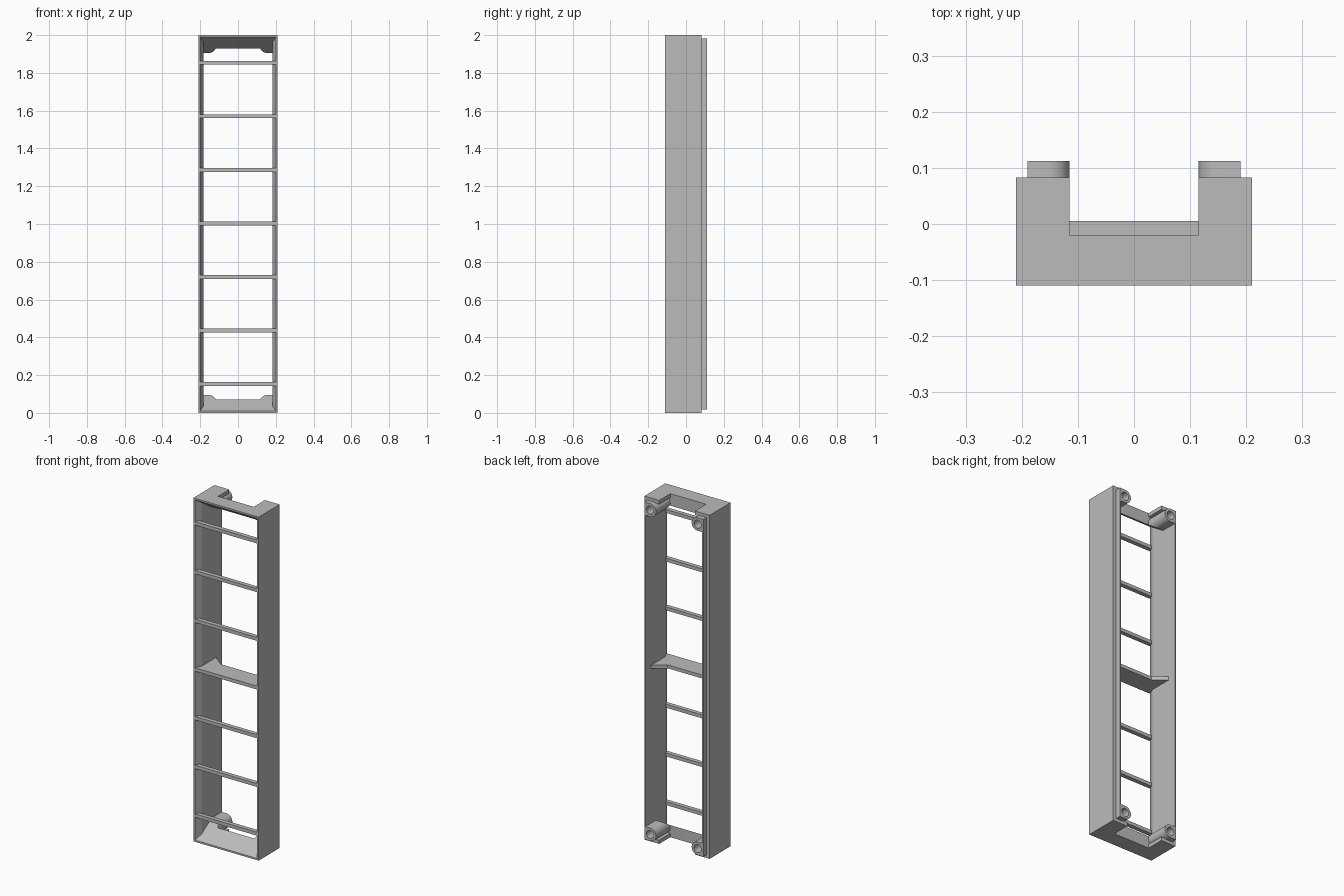
import bpy, bmesh, math
from mathutils import Vector

cube = bpy.data.objects.get("Cube")
if cube:
    bpy.data.objects.remove(cube, do_unlink=True)

grey = bpy.data.materials.new("plain_grey")
grey.use_nodes = True
grey.diffuse_color = (0.5, 0.5, 0.5, 1)
grey.node_tree.nodes["Principled BSDF"].inputs["Base Color"].default_value = (0.5, 0.5, 0.5, 1)

MID = Vector((0, 0, 1))      # mirror centre of the frame
W, D0, D1, LIP = 0.21, -0.11, 0.083, 0.112
INNER = 0.183                # half width of the opening
NOTCH_X, NOTCH_Y = 0.115, -0.02


def prism(name, profile, axis, lo, hi, mirror=(False, False, False), clip=None):
    """Extrude a 2D profile along an axis; optionally mirror about MID or clip by a plane."""
    place = {"x": lambda a, b, t: (t, a, b),
             "y": lambda a, b, t: (a, t, b),
             "z": lambda a, b, t: (a, b, t)}[axis]
    bm = bmesh.new()
    face = bm.faces.new([bm.verts.new(Vector(place(a, b, lo)) - MID) for a, b in profile])
    ext = bmesh.ops.extrude_face_region(bm, geom=[face])
    moved = [v for v in ext["geom"] if isinstance(v, bmesh.types.BMVert)]
    bmesh.ops.translate(bm, verts=moved, vec=Vector(place(0, 0, hi - lo)))
    if clip:
        point, normal = clip
        bmesh.ops.bisect_plane(bm, geom=bm.verts[:] + bm.edges[:] + bm.faces[:],
                               plane_co=Vector(point) - MID, plane_no=normal, clear_outer=True)
        bmesh.ops.holes_fill(bm, edges=[e for e in bm.edges if e.is_boundary])
    bmesh.ops.recalc_face_normals(bm, faces=bm.faces)
    mesh = bpy.data.meshes.new(name)
    bm.to_mesh(mesh)
    bm.free()
    mesh.materials.append(grey)
    obj = bpy.data.objects.new(name, mesh)
    obj.location = MID
    bpy.context.collection.objects.link(obj)
    if any(mirror):
        mod = obj.modifiers.new("mirror", "MIRROR")
        mod.use_axis = mirror
        mod.use_mirror_merge = False
    return obj


def rect(a0, b0, a1, b1):
    return [(a0, b0), (a1, b0), (a1, b1), (a0, b1)]


SIDES = (True, False, False)
ENDS = (False, False, True)
CORNERS = (True, False, True)

# Side walls, bevelled inside the front edge, with a thin rear lip
prism("side_wall", [(W, D0), (W, D1), (INNER, D1), (INNER, -0.07), (0.2, D0)],
      "z", 0, 2, SIDES)
prism("rear_lip", rect(INNER, D1, 0.19, LIP), "z", 0.02, 1.98, SIDES)

# Sloped end plates and their rear wings
prism("end_plate", [(D0, 0), (D0, 0.01), (NOTCH_Y, 0.07), (NOTCH_Y, 0)],
      "x", -0.2, 0.2, ENDS)
prism("end_wing", rect(NOTCH_X, NOTCH_Y, 0.2, D1), "z", 0, 0.022, CORNERS)

# Corner screw posts, cut off by the slope of the end plate
cx, cz, r = 0.153, 0.056, 0.038
arc = [math.pi * (0.5 + i / 16) for i in range(17)]
post_profile = [(cx + r * math.cos(a), cz + r * math.sin(a)) for a in arc]
post_profile += [(0.19, cz - r), (0.19, cz + r)]
slope_normal = Vector((0, -0.06, 0.09)).normalized()
post = prism("screw_post", post_profile, "y", D0, LIP, CORNERS,
             clip=((0, D0, 0.01), slope_normal))

# Screw holes
circle = [math.tau * i / 32 for i in range(32)]
hole = prism("screw_hole_cutter",
             [(cx + 0.023 * math.cos(a), cz + 0.023 * math.sin(a)) for a in circle],
             "y", 0.05, LIP + 0.02)
hole.hide_render = True
hole.hide_viewport = True
cut = post.modifiers.new("hole", "BOOLEAN")
cut.operation = "DIFFERENCE"
cut.solver = "EXACT"
cut.object = hole
post.modifiers.move(1, 0)
bpy.context.view_layer.objects.active = post
post.select_set(True)
bpy.ops.object.shade_smooth_by_angle(angle=math.radians(30))

# Cross bars, the middle one being a deep shelf with flared ends
for i in range(-3, 4):
    z = 1.003 + 0.2835 * i
    if i:
        prism(f"cross_bar_{i + 4}", rect(-0.204, D0, 0.204, -0.085), "z", z - 0.01, z + 0.01)
    else:
        half = [(0.204, D0), (0.204, -0.08), (INNER + 0.002, -0.07), (INNER + 0.002, 0.062),
                (NOTCH_X, 0.005)]
        prism("middle_shelf", half + [(-x, y) for x, y in reversed(half)],
              "z", z - 0.01, z + 0.01)
